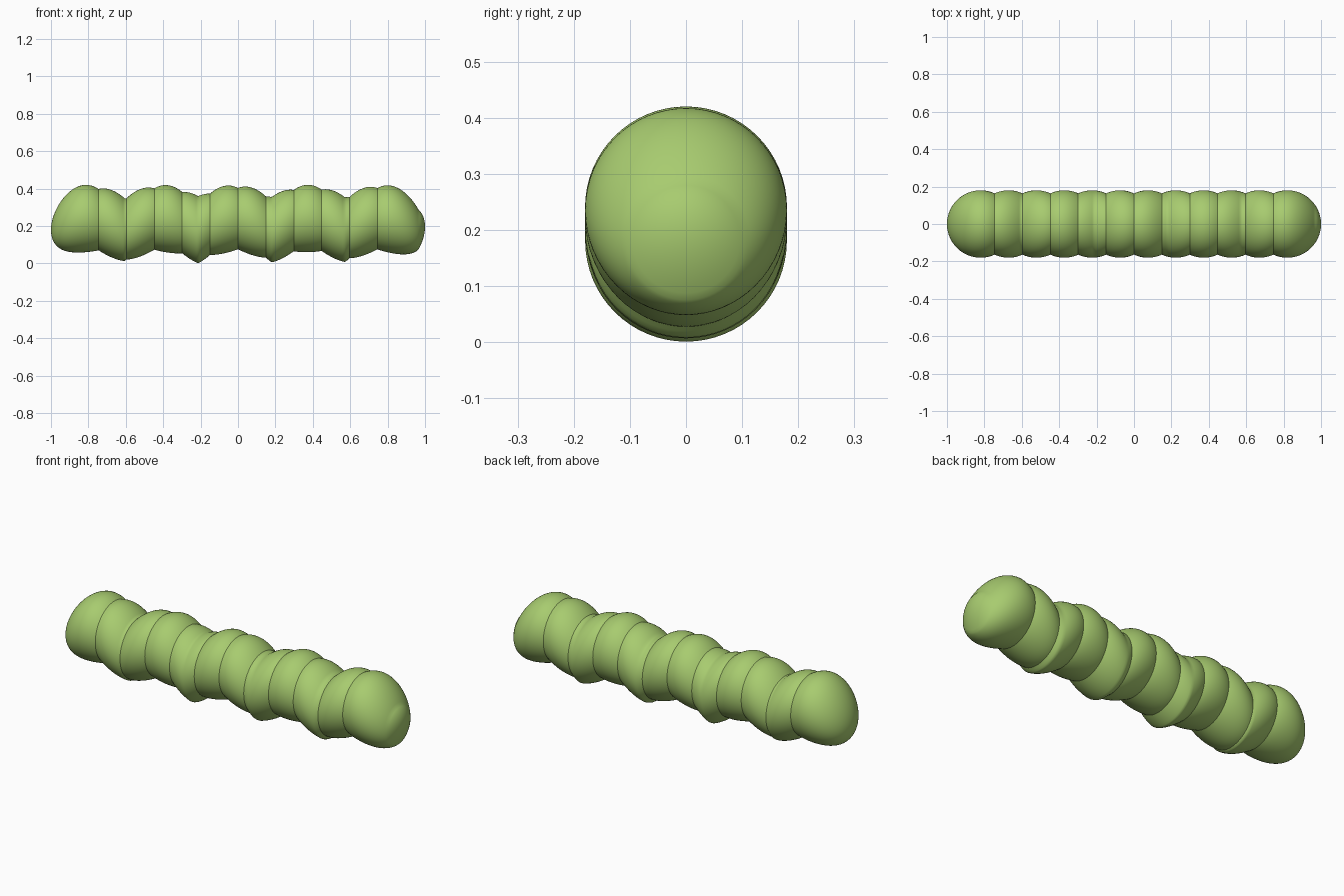
import bpy
import bmesh
import math

cube = bpy.data.objects.get("Cube")
if cube:
    bpy.data.objects.remove(cube, do_unlink=True)

SEGMENTS = 12      # round body segments
RADIUS = 0.18
SPACING = 2 * (1 - RADIUS) / (SEGMENTS - 1)
SIDES = 64
STEPS = 16         # rings per segment


def wave(x):
    """Height of the body's centre line: a row of arches."""
    return 0.18 + 0.06 * abs(math.sin(8 * (x - 0.18)))


# Stations along the body: a circle arc per segment, meeting in creases
crease = math.asin(SPACING / 2 / RADIUS)
stations = []      # x, ring radius, is crease
for i in range(SEGMENTS):
    centre = (i - (SEGMENTS - 1) / 2) * SPACING
    first, last = i == 0, i == SEGMENTS - 1
    start = -math.pi / 2 if first else -crease
    end = math.pi / 2 if last else crease
    steps = STEPS * 2 if first or last else STEPS
    for k in range(1 if first else 0, steps):
        t = start + (end - start) * k / steps
        stations.append((centre + RADIUS * math.sin(t), RADIUS * math.cos(t),
                         k == 0))

# Loft rings through the stations
bm = bmesh.new()
rings = []
for x, r, _ in stations:
    angles = [2 * math.pi * j / SIDES for j in range(SIDES)]
    rings.append([bm.verts.new((x, r * math.cos(a), wave(x) + r * math.sin(a)))
                  for a in angles])
for a, b in zip(rings, rings[1:]):
    for j in range(SIDES):
        n = (j + 1) % SIDES
        bm.faces.new((a[j], a[n], b[n], b[j]))

# Rounded ends close in a point
for x, ring in ((-1, rings[0]), (1, rings[-1])):
    tip = bm.verts.new((x, 0, wave(x)))
    for j in range(SIDES):
        bm.faces.new((tip, ring[j], ring[(j + 1) % SIDES]))
bmesh.ops.recalc_face_normals(bm, faces=bm.faces[:])

# Smooth body with sharp creases between segments
for face in bm.faces:
    face.smooth = True
for ring, station in zip(rings, stations):
    if station[2]:
        for j in range(SIDES):
            bm.edges.get((ring[j], ring[(j + 1) % SIDES])).smooth = False

mesh = bpy.data.meshes.new("segmented_body")
bm.to_mesh(mesh)
bm.free()
body = bpy.data.objects.new("segmented_body", mesh)
bpy.context.collection.objects.link(body)

# Leaf green skin
green = bpy.data.materials.new("leaf_green")
green.use_nodes = True
colour = (0.39, 0.60, 0.16, 1)
green.diffuse_color = colour
green.node_tree.nodes["Principled BSDF"].inputs["Base Color"].default_value = colour
mesh.materials.append(green)
